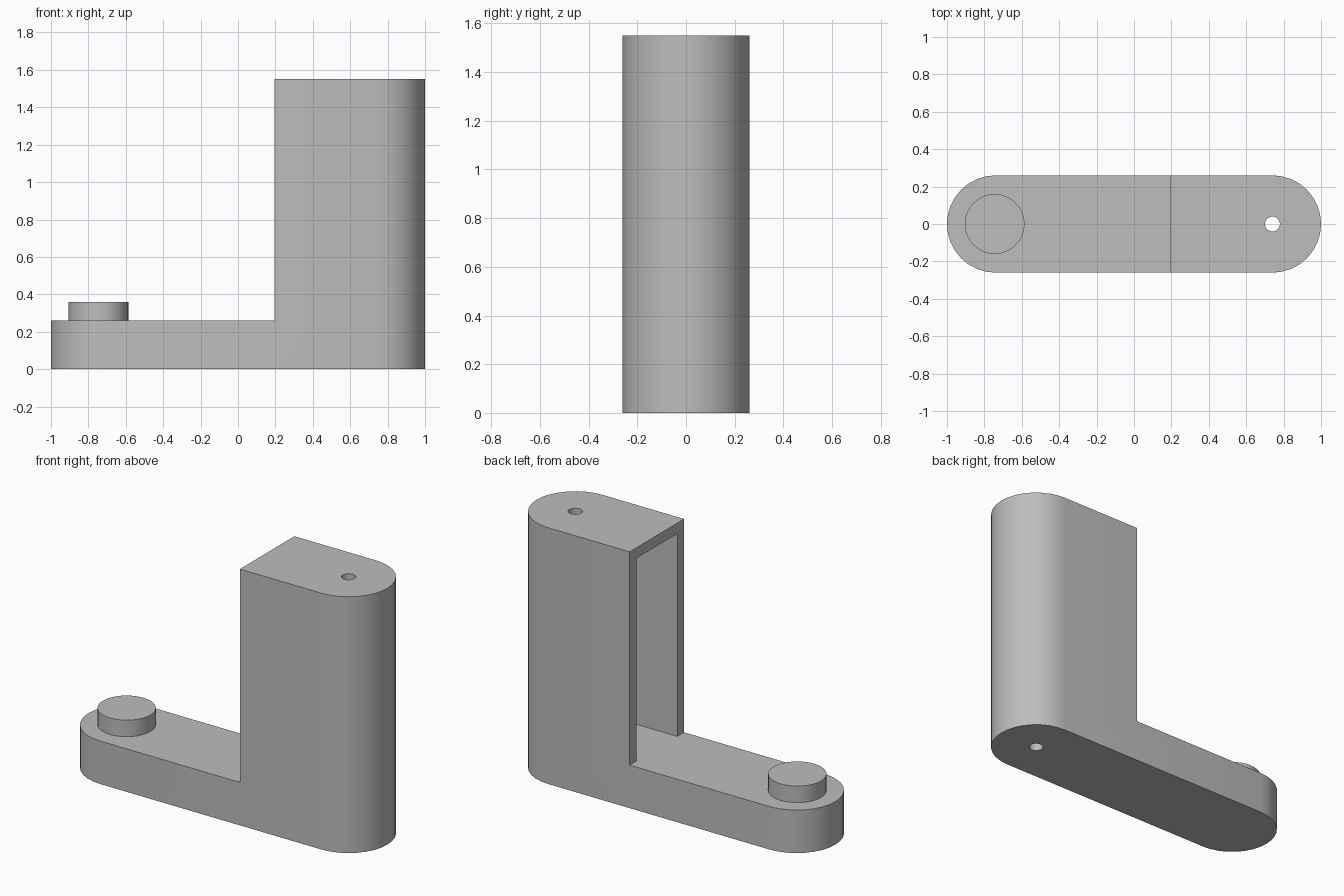
import bpy, bmesh, math

old = bpy.data.objects.get("Cube")
if old:
    bpy.data.objects.remove(old, do_unlink=True)

R, CX = 0.26, 0.74            # end radius and end centre
BASE, TOP = 0.26, 1.55        # arm height and tower height
FACE, WALL = 0.195, 0.065     # tower opening plane and shell thickness

grey = bpy.data.materials.new("plain_grey")
grey.use_nodes = True
colour = (0.51, 0.51, 0.51, 1)
grey.diffuse_color = colour
grey.node_tree.nodes["Principled BSDF"].inputs["Base Color"].default_value = colour


def arc(cx, r, start, end, steps):
    return [(cx + r * math.cos(start + (end - start) * i / steps),
             r * math.sin(start + (end - start) * i / steps)) for i in range(steps + 1)]


def prism(name, outline, z0, z1):
    """Extrude a flat outline from z0 up to z1."""
    bm = bmesh.new()
    face = bm.faces.new([bm.verts.new((x, y, z0)) for x, y in outline])
    out = bmesh.ops.extrude_face_region(bm, geom=[face])
    verts = [v for v in out["geom"] if isinstance(v, bmesh.types.BMVert)]
    bmesh.ops.translate(bm, verts=verts, vec=(0, 0, z1 - z0))
    bmesh.ops.recalc_face_normals(bm, faces=bm.faces)
    mesh = bpy.data.meshes.new(name)
    bm.to_mesh(mesh)
    bm.free()
    mesh.materials.append(grey)
    obj = bpy.data.objects.new(name, mesh)
    bpy.context.collection.objects.link(obj)
    return obj


def activate(obj):
    bpy.ops.object.select_all(action='DESELECT')
    obj.select_set(True)
    bpy.context.view_layer.objects.active = obj


def cut(obj, cutter):
    cutter.hide_render = True
    mod = obj.modifiers.new("cut", 'BOOLEAN')
    mod.operation, mod.solver, mod.object = 'DIFFERENCE', 'EXACT', cutter
    activate(obj)
    bpy.ops.object.modifier_apply(modifier=mod.name)
    bpy.data.objects.remove(cutter, do_unlink=True)


def smooth(obj):
    activate(obj)
    bpy.ops.object.shade_smooth_by_angle(angle=math.radians(30))


half = math.pi / 2

# Rounded body with the space above the arm removed
body = prism("body", arc(CX, R, -half, half, 16) + arc(-CX, R, half, 3 * half, 16), 0, TOP)
cut(body, prism("arm_clearance", [(-2, -1), (FACE, -1), (FACE, 1), (-2, 1)], BASE, 2))

# Hollow inside the tower, open towards the arm
inner = R - WALL
cut(body, prism("cavity", arc(CX, inner, -half, half, 16) + [(0, inner), (0, -inner)],
                BASE, TOP - WALL))

# Hole running through the roof and the base
cut(body, prism("bore", arc(CX, 0.04, 0, 2 * math.pi, 24)[:-1], -1, 2))
smooth(body)

# Round peg on the arm
peg = prism("peg", arc(-0.745, 0.16, 0, 2 * math.pi, 32)[:-1], BASE - 0.02, 0.36)
smooth(peg)
